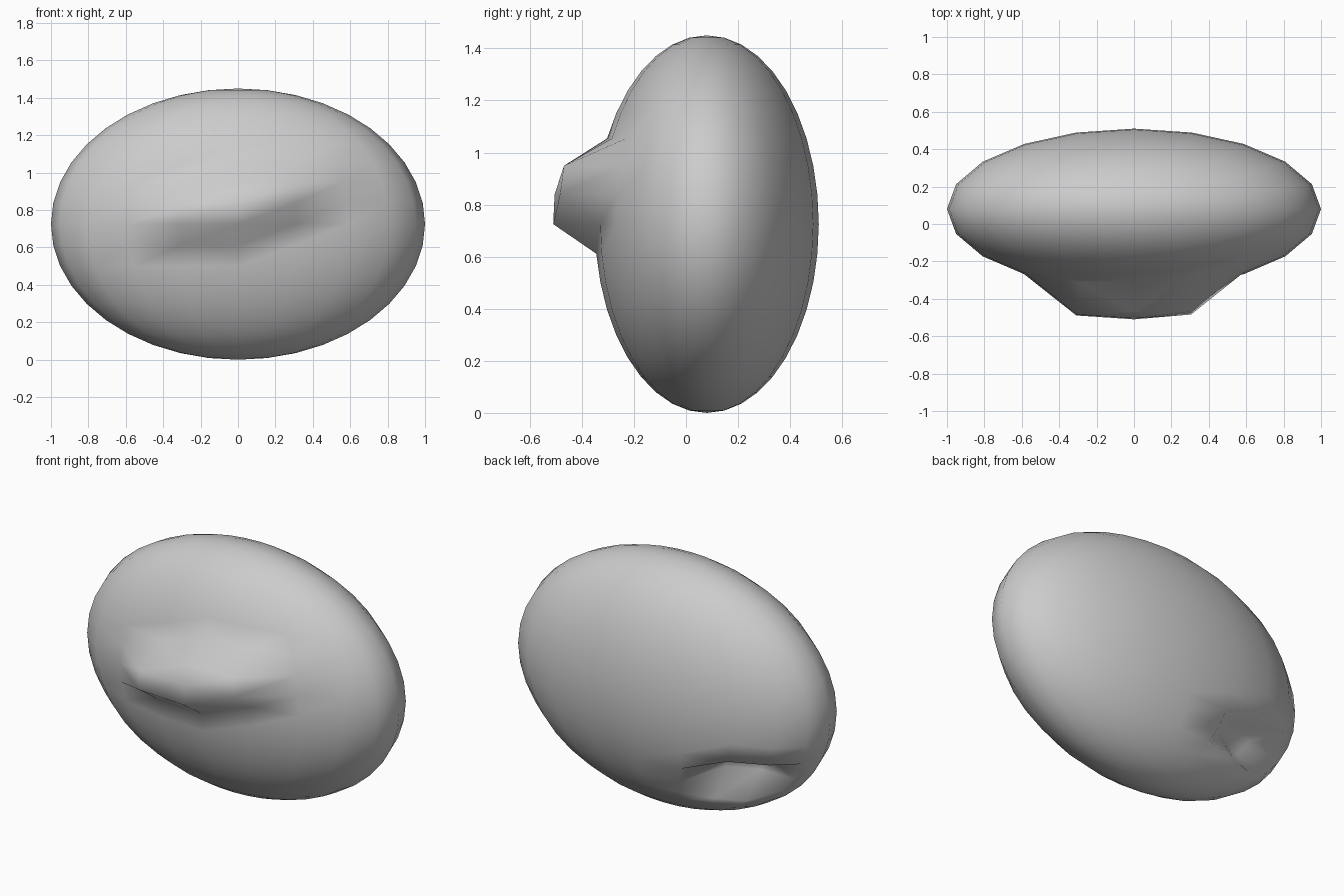
import bpy, bmesh
from math import sin, cos, pi
from mathutils import Vector

if "Cube" in bpy.data.objects:
    bpy.data.objects.remove(bpy.data.objects["Cube"])

SEG, RINGS = 20, 20
CENTRE = Vector((0, 0.08, 0.725))
RADII = Vector((1.0, 0.43, 0.725))

bm = bmesh.new()


def ball_point(col, ring):
    # column 0 faces -y, columns run counter-clockwise; ring 0 is the equator
    a, e = col * 2 * pi / SEG, ring * pi / RINGS
    d = Vector((sin(a) * cos(e), -cos(a) * cos(e), sin(e)))
    return CENTRE + d * RADII


# squashed ball: grid of vertices between the two poles
half = RINGS // 2
grid = {(c, r): bm.verts.new(ball_point(c, r))
        for r in range(1 - half, half) for c in range(SEG)}
top = bm.verts.new(ball_point(0, half))
bottom = bm.verts.new(ball_point(0, -half))


def vert(c, r):
    return grid[c % SEG, r]


for c in range(SEG):
    for r in range(1 - half, half - 1):
        bm.faces.new((vert(c, r), vert(c + 1, r), vert(c + 1, r + 1)))
        bm.faces.new((vert(c, r), vert(c + 1, r + 1), vert(c, r + 1)))
    bm.faces.new((vert(c, half - 1), vert(c + 1, half - 1), top))
    bm.faces.new((vert(c + 1, 1 - half), vert(c, 1 - half), bottom))

# nose bump pulled out of the front
for c, r in ((-1, 0), (0, 0), (-1, 1), (0, 1), (1, 1), (1, 2)):
    vert(c, r).co.y -= 0.16
vert(0, 2).co.y -= 0.14

# dent pushed into the lower back left
for c in (12, 13):
    for r in (-4, -3):
        vert(c, r).co += Vector((0.36, -0.83, 0.43)) * 0.16

bmesh.ops.recalc_face_normals(bm, faces=bm.faces)
for f in bm.faces:
    f.smooth = True
mesh = bpy.data.meshes.new("pebble_body")
bm.to_mesh(mesh)
bm.free()
body = bpy.data.objects.new("pebble_body", mesh)
bpy.context.collection.objects.link(body)
